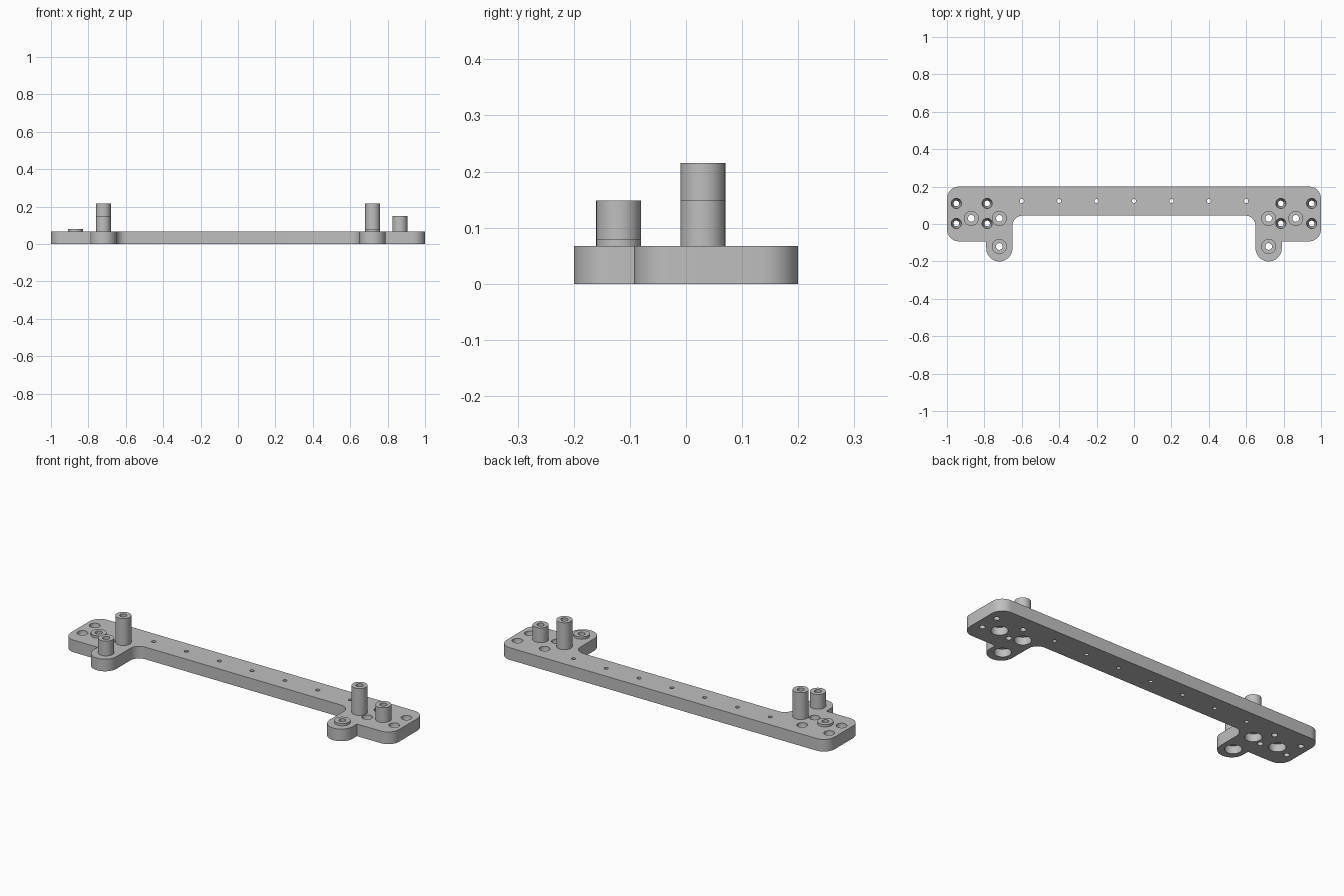
import bpy
import bmesh
from math import cos, sin, pi
from mathutils import Vector

if "Cube" in bpy.data.objects:
    bpy.data.objects.remove(bpy.data.objects["Cube"])

THICK = 0.067      # plate thickness
POST_R = 0.04      # outer radius of the standoffs
BORE_R = 0.018     # bore through the standoffs
SINK_R = 0.042     # recess under each standoff
SINK_Z = 0.042     # recess depth

grey = bpy.data.materials.new("plain grey")
grey.use_nodes = True
grey.diffuse_color = (0.52, 0.52, 0.52, 1)
grey.node_tree.nodes["Principled BSDF"].inputs["Base Color"].default_value = (0.52, 0.52, 0.52, 1)


def finish(bm, name):
    bmesh.ops.recalc_face_normals(bm, faces=bm.faces)
    mesh = bpy.data.meshes.new(name)
    bm.to_mesh(mesh)
    bm.free()
    mesh.materials.append(grey)
    obj = bpy.data.objects.new(name, mesh)
    bpy.context.collection.objects.link(obj)
    return obj


def smooth(obj):
    bpy.ops.object.select_all(action="DESELECT")
    obj.select_set(True)
    bpy.context.view_layer.objects.active = obj
    bpy.ops.object.shade_smooth_by_angle(angle=0.6)


def lathe(bm, x, y, profile, closed=False, n=32):
    """Revolve (radius, z) points; caps the ends unless the profile is a closed loop."""
    rings = [[bm.verts.new((x + r * cos(2 * pi * i / n), y + r * sin(2 * pi * i / n), z))
              for i in range(n)] for r, z in profile]
    pairs = list(zip(rings, rings[1:]))
    if closed:
        pairs.append((rings[-1], rings[0]))
    else:
        bm.faces.new(rings[0])
        bm.faces.new(rings[-1])
    for a, b in pairs:
        for i in range(n):
            j = (i + 1) % n
            bm.faces.new((a[i], a[j], b[j], b[i]))


def fillet(prev, corner, nxt, radius, steps=10):
    """Points of a round through a right-angled corner."""
    p = Vector(corner)
    if radius == 0:
        return [p]
    u = (Vector(prev) - p).normalized()
    v = (Vector(nxt) - p).normalized()
    centre = p + (u + v) * radius
    return [centre - radius * (v * cos(t) + u * sin(t))
            for t in (pi / 2 * i / steps for i in range(steps + 1))]


# Plate outline: right half as (x, y, corner radius), then mirrored
half = [(0.65, 0.045, 0.055), (0.65, -0.2, 0.0699), (0.79, -0.2, 0.0699),
        (0.79, -0.093, 0), (1, -0.093, 0.065), (1, 0.2, 0.065)]
corners = half + [(-x, y, r) for x, y, r in reversed(half)]
outline = []
for i, (x, y, r) in enumerate(corners):
    outline += fillet(corners[i - 1][:2], (x, y), corners[(i + 1) % len(corners)][:2], r)

bm = bmesh.new()
base = bm.faces.new([bm.verts.new((p.x, p.y, 0)) for p in outline])
top = bmesh.ops.extrude_face_region(bm, geom=[base])["geom"]
bmesh.ops.translate(bm, vec=(0, 0, THICK),
                    verts=[g for g in top if isinstance(g, bmesh.types.BMVert)])
plate = finish(bm, "mounting_plate")

# Standoffs: name, x, y, top height
posts = [("left_tall_standoff", 0.72, 0.03, 0.215),
         ("left_middle_standoff", 0.865, 0.03, 0.148),
         ("left_low_standoff", 0.72, -0.12, 0.08),
         ("right_tall_standoff", -0.72, 0.03, 0.215),
         ("right_low_standoff", -0.87, 0.03, 0.08),
         ("right_middle_standoff", -0.72, -0.12, 0.148)]
for name, x, y, height in posts:
    bm = bmesh.new()
    lathe(bm, x, y, [(BORE_R, THICK), (POST_R, THICK), (POST_R, height), (BORE_R, height)], closed=True)
    smooth(finish(bm, name))

# Hole cutters: standoff recesses, tapered screw holes, small row of holes
bm = bmesh.new()
for _, x, y, _ in posts:
    lathe(bm, x, y, [(SINK_R, -0.02), (SINK_R, SINK_Z), (BORE_R, SINK_Z), (BORE_R, 0.09)])
for x in (-0.95, -0.785, 0.785, 0.95):
    for y in (0.003, 0.11):
        lathe(bm, x, y, [(0.015, -0.02), (0.015, 0.02), (0.027, 0.045), (0.027, 0.09)])
for i in range(-3, 4):
    lathe(bm, 0.2 * i, 0.123, [(0.011, -0.02), (0.011, 0.09)], n=20)
cutter = finish(bm, "hole_cutter")
cutter.hide_render = True

cut = plate.modifiers.new("holes", "BOOLEAN")
cut.operation = "DIFFERENCE"
cut.solver = "EXACT"
cut.object = cutter
bpy.context.view_layer.objects.active = plate
bpy.ops.object.modifier_apply(modifier=cut.name)
bpy.data.objects.remove(cutter)
smooth(plate)
